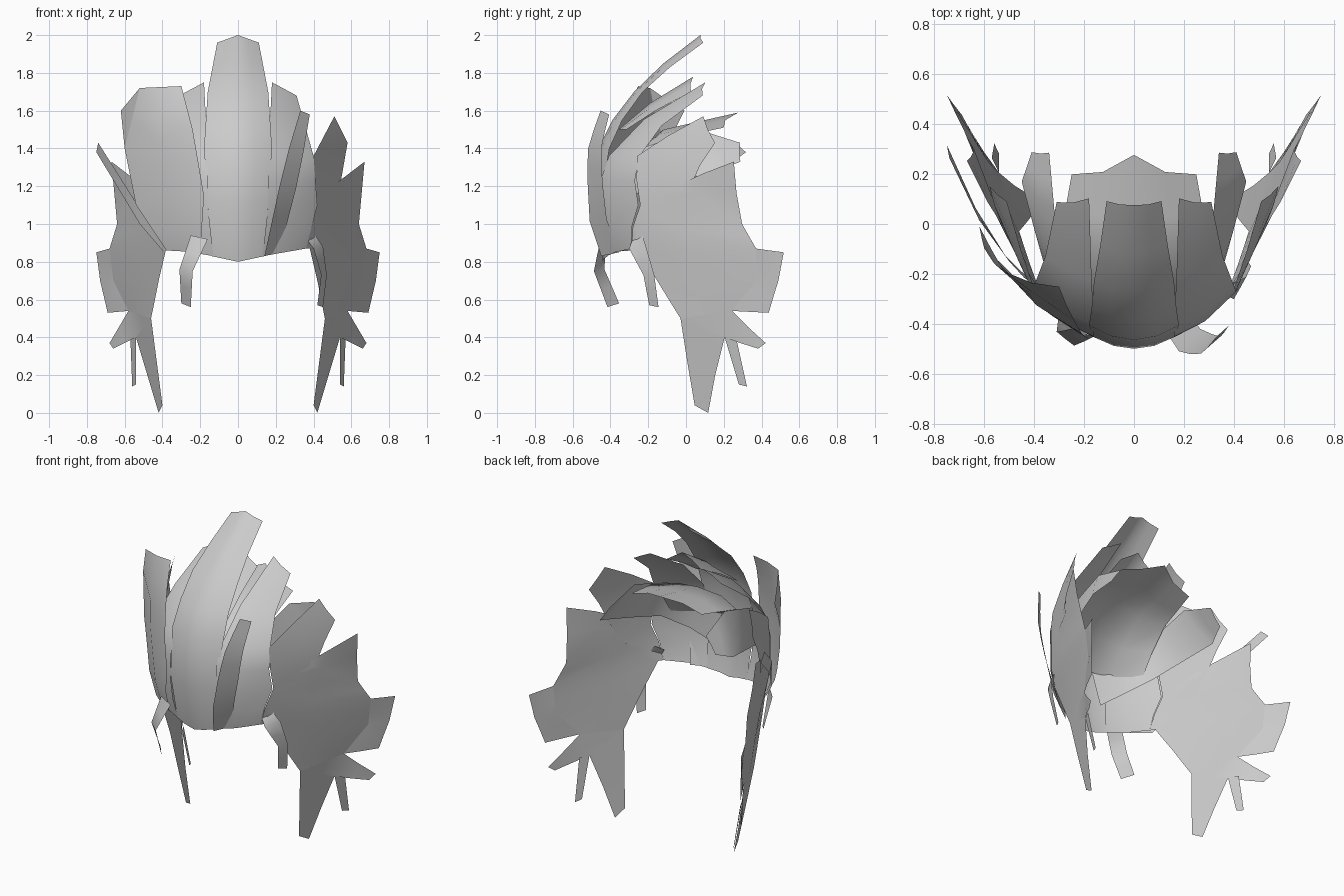
import bpy
import bmesh
from mathutils import Vector

default_cube = bpy.data.objects.get("Cube")
if default_cube:
    bpy.data.objects.remove(default_cube, do_unlink=True)

# One plain grey for every lock of hair
grey = bpy.data.materials.new("light_grey")
grey.use_nodes = True
colour = (0.6, 0.6, 0.6, 1)
grey.diffuse_color = colour
grey.node_tree.nodes["Principled BSDF"].inputs["Base Color"].default_value = colour

HEAD_CENTRE = Vector((0, 0, 1))
FOREHEAD = -0.5
STEPS = 2


def drape(x, z, push, spread, lean):
    """Lay a point on the head: curving back to the sides, the crown and the neck."""
    side_curve = spread * x * x
    crown_curve = lean * max(z - 1.2, 0) ** 2
    neck_slope = 0.3 * max(1 - z, 0)
    return Vector((x, FOREHEAD + side_curve + crown_curve + neck_slope + push, z))


def outline_point(x, z, push=0):
    """Outline point in front elevation, with an optional push backwards."""
    return Vector((x, z, push))


def subdivide(items, blend):
    """Insert evenly blended items between each neighbouring pair."""
    result = [items[0]]
    for first, second in zip(items, items[1:]):
        result += [blend(first, second, step / STEPS) for step in range(1, STEPS + 1)]
    return result


def blend_rows(first, second, factor):
    return [a.lerp(b, factor) for a, b in zip(first, second)]


def lock(name, rows, spread=1.8, lean=0.9, mirrored=True):
    """Drape a thin smooth sheet of hair, each row giving its two side edges."""
    rows = [[outline_point(*point) for point in row] for row in rows]
    rows = subdivide(rows, blend_rows)
    rows = [subdivide(row, Vector.lerp) for row in rows]

    bm = bmesh.new()
    grid = [[bm.verts.new(drape(*point, spread, lean)) for point in row]
            for row in rows]
    for lower, upper in zip(grid, grid[1:]):
        for i in range(len(lower) - 1):
            bm.faces.new((lower[i], lower[i + 1], upper[i + 1], upper[i]))
    bm.normal_update()

    # Turn the outside of the sheet away from the head
    facing = sum((face.calc_center_median() - HEAD_CENTRE).dot(face.normal)
                 * face.calc_area() for face in bm.faces)
    if facing < 0:
        bmesh.ops.reverse_faces(bm, faces=bm.faces[:])
    for face in bm.faces:
        face.smooth = True

    mesh = bpy.data.meshes.new(name)
    bm.to_mesh(mesh)
    bm.free()
    mesh.materials.append(grey)
    hair = bpy.data.objects.new(name, mesh)
    bpy.context.scene.collection.objects.link(hair)
    if mirrored:
        mirror = hair.modifiers.new("mirror_sides", "MIRROR")
        mirror.use_axis[0] = True
        mirror.use_clip = True


# Tall centre crest, swept up and back from the forehead
lock("centre_crest", [
    [(0, 0.8), (0.14, 0.83)],
    [(0, 1.4), (0.18, 1.4)],
    [(0, 1.7), (0.16, 1.7)],
    [(0, 2), (0.11, 1.96, 0.05)],
])

# Shorter layer tucked under the crest
lock("under_crest", [
    [(0, 1.5), (0.15, 1.5)],
    [(0, 1.78), (0.12, 1.7, 0.1)],
], lean=1.6)

# Wide crown piece covering the back of the top
lock("crown_back", [
    [(0, 1.2, 0.06), (0.3, 1.2, 0.06)],
    [(0, 1.5, 0.3), (0.3, 1.45, 0.2)],
    [(0, 1.59, 0.64), (0.25, 1.51, 0.5)],
])

# Locks beside the crest
lock("upper_side_lock", [
    [(0.13, 0.83), (0.36, 0.87, -0.06)],
    [(0.16, 1.1), (0.42, 1.1, -0.07)],
    [(0.16, 1.36), (0.4, 1.36, -0.08)],
    [(0.18, 1.75), (0.31, 1.68)],
], lean=1.8)

lock("temple_lock", [
    [(0.36, 0.87, -0.06), (0.4, 0.87, -0.06)],
    [(0.42, 1.1, -0.06), (0.5, 1.05)],
    [(0.4, 1.36, -0.07), (0.54, 1.2)],
    [(0.51, 1.57), (0.58, 1.43)],
])

# Long inner lock sweeping back from the parting
lock("rear_lock", [
    [(0.05, 1.2, 0.06), (0.1, 1, 0.06)],
    [(0.3, 1.4, 0.06), (0.34, 1.18, 0.06)],
    [(0.32, 1.5, 0.3), (0.45, 1.28, 0.3)],
    [(0.34, 1.43, 0.53), (0.41, 1.33, 0.47)],
])

# Broad flared wings covering the ears
lock("side_wing", [
    [(0.5, 1.2), (0.67, 1.33, -0.07)],
    [(0.42, 1.1, -0.06), (0.64, 1, 0.06)],
    [(0.38, 0.87, -0.06), (0.68, 0.87)],
    [(0.42, 0.7, -0.06), (0.66, 0.7)],
    [(0.46, 0.5, -0.06), (0.58, 0.54)],
])

lock("wing_flare", [
    [(0.68, 0.87), (0.75, 0.85, -0.04)],
    [(0.66, 0.7), (0.73, 0.7, -0.06)],
    [(0.58, 0.54), (0.69, 0.53, -0.06)],
])

lock("wing_lower_spike", [
    [(0.46, 0.5, -0.06), (0.46, 0.5, -0.06)],
    [(0.58, 0.54), (0.54, 0.4)],
    [(0.68, 0.37, -0.1), (0.66, 0.34, -0.1)],
])

# Hanging strands below the wings
lock("long_strand", [
    [(0.46, 0.5, -0.06), (0.54, 0.4)],
    [(0.4, 0.04, -0.03), (0.42, 0)],
])

lock("thin_strand", [
    [(0.54, 0.4), (0.57, 0.4)],
    [(0.54, 0.15), (0.56, 0.14)],
])

# Large raised fringe plate and thin spike on the right
lock("right_fringe_plate", [
    [(-0.2, 0.85), (-0.38, 0.86)],
    [(-0.18, 1.15), (-0.54, 1.1)],
    [(-0.24, 1.5), (-0.6, 1.4, -0.05)],
    [(-0.3, 1.73), (-0.52, 1.72, -0.15)],
], spread=1.2, lean=0.5, mirrored=False)

lock("right_plate_corner", [
    [(-0.6, 1.4, -0.05), (-0.6, 1.4, -0.05)],
    [(-0.52, 1.72, -0.15), (-0.62, 1.6, -0.05)],
], spread=1.2, lean=0.5, mirrored=False)

lock("right_temple_spike", [
    [(-0.38, 0.86), (-0.4, 0.86)],
    [(-0.5, 1.05), (-0.52, 1)],
    [(-0.74, 1.43, -0.05), (-0.75, 1.38)],
], spread=1.4, mirrored=False)

# Narrow upright strip on the left of the fringe
lock("left_fringe_strip", [
    [(0.14, 0.83), (0.22, 0.85, 0.1)],
    [(0.22, 1.2, -0.02), (0.31, 1.2, 0.06)],
    [(0.27, 1.4, -0.03), (0.35, 1.4, 0.04)],
    [(0.33, 1.6), (0.38, 1.58, 0.05)],
], spread=0, lean=0.3, mirrored=False)

# Small curls falling from the hairline
lock("right_curl", [
    [(-0.25, 0.94), (-0.16, 0.92)],
    [(-0.31, 0.76, -0.1), (-0.24, 0.75, -0.12)],
    [(-0.3, 0.58, -0.07), (-0.25, 0.56, -0.11)],
], spread=1, mirrored=False)

lock("left_curl", [
    [(0.34, 0.95, 0.1), (0.39, 0.97, 0.1)],
    [(0.4, 0.87), (0.45, 0.88, 0.05)],
    [(0.44, 0.73), (0.47, 0.73, 0.03)],
    [(0.42, 0.57), (0.45, 0.56, 0.02)],
], spread=1, mirrored=False)
